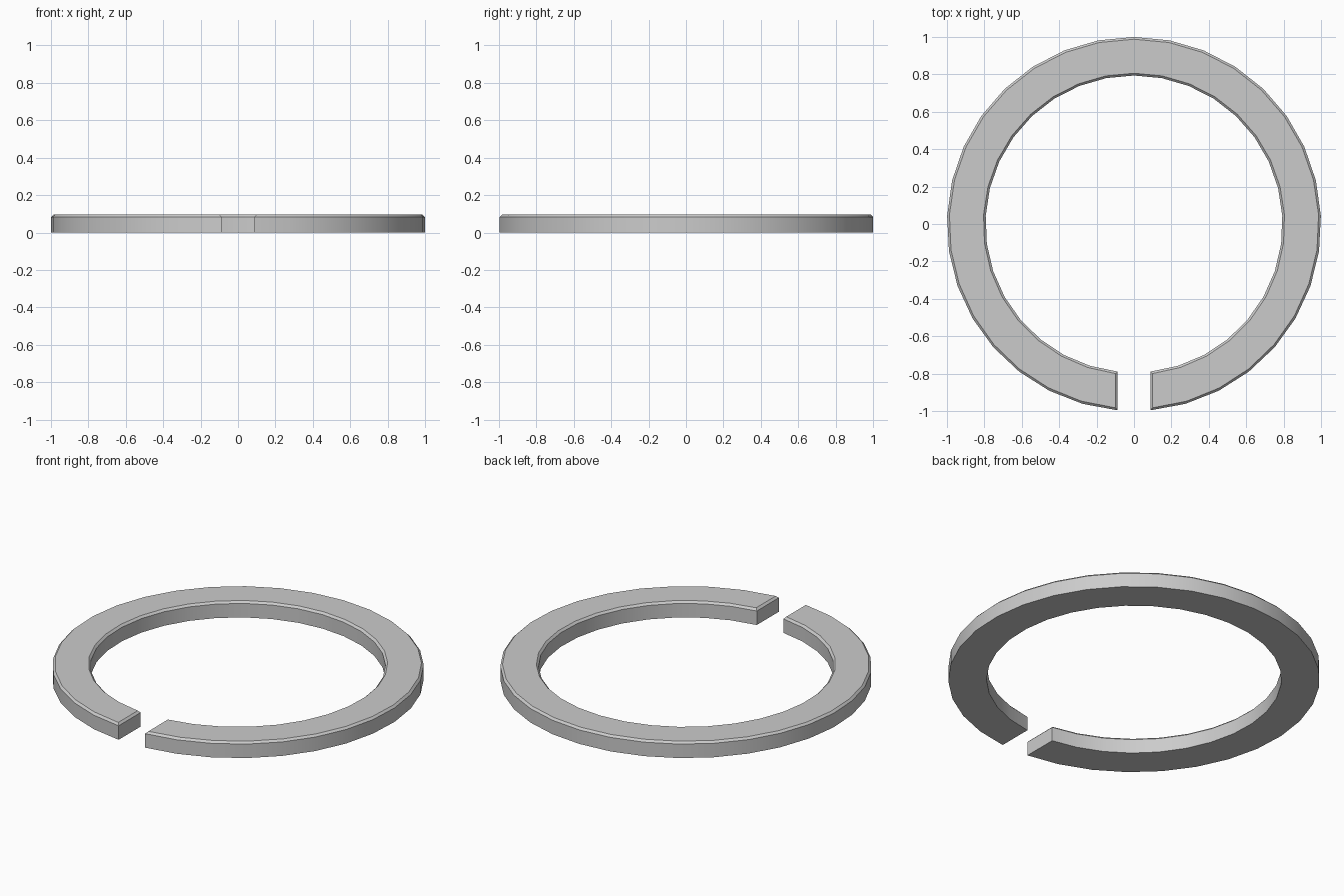
import bpy, bmesh
from math import asin, sin, cos, pi

if "Cube" in bpy.data.objects:
    bpy.data.objects.remove(bpy.data.objects["Cube"])

R_OUT, R_IN, H, C = 1.0, 0.794, 0.095, 0.012
GAP, STEPS = 0.087, 32

# Cross-section: radius, height, half-width of the gap at that height
profile = [(R_OUT, 0, GAP), (R_OUT, H - C, GAP), (R_OUT - C, H, GAP + C),
           (R_IN + C, H, GAP + C), (R_IN, H - C, GAP), (R_IN, 0, GAP)]

bm = bmesh.new()


def section(t):
    verts = []
    for r, z, g in profile:
        start = asin(g / r)
        a = -pi / 2 + start + t * (2 * pi - 2 * start)
        verts.append(bm.verts.new((r * cos(a), r * sin(a), z)))
    return verts


# Sweep the chamfered section around, leaving a parallel-sided gap at the front
sections = [section(i / STEPS) for i in range(STEPS + 1)]
for a, b in zip(sections, sections[1:]):
    for k in range(6):
        n = (k + 1) % 6
        bm.faces.new((a[k], b[k], b[n], a[n]))

# End walls with their top chamfers
for s in (sections[0], sections[-1]):
    bm.faces.new((s[0], s[1], s[4], s[5]))
    bm.faces.new((s[1], s[2], s[3], s[4]))
bmesh.ops.recalc_face_normals(bm, faces=bm.faces)

mesh = bpy.data.meshes.new("split_ring")
bm.to_mesh(mesh)
bm.free()
ring = bpy.data.objects.new("split_ring", mesh)
bpy.context.collection.objects.link(ring)
bpy.context.view_layer.objects.active = ring
ring.select_set(True)
bpy.ops.object.shade_smooth_by_angle(angle=pi / 6)
